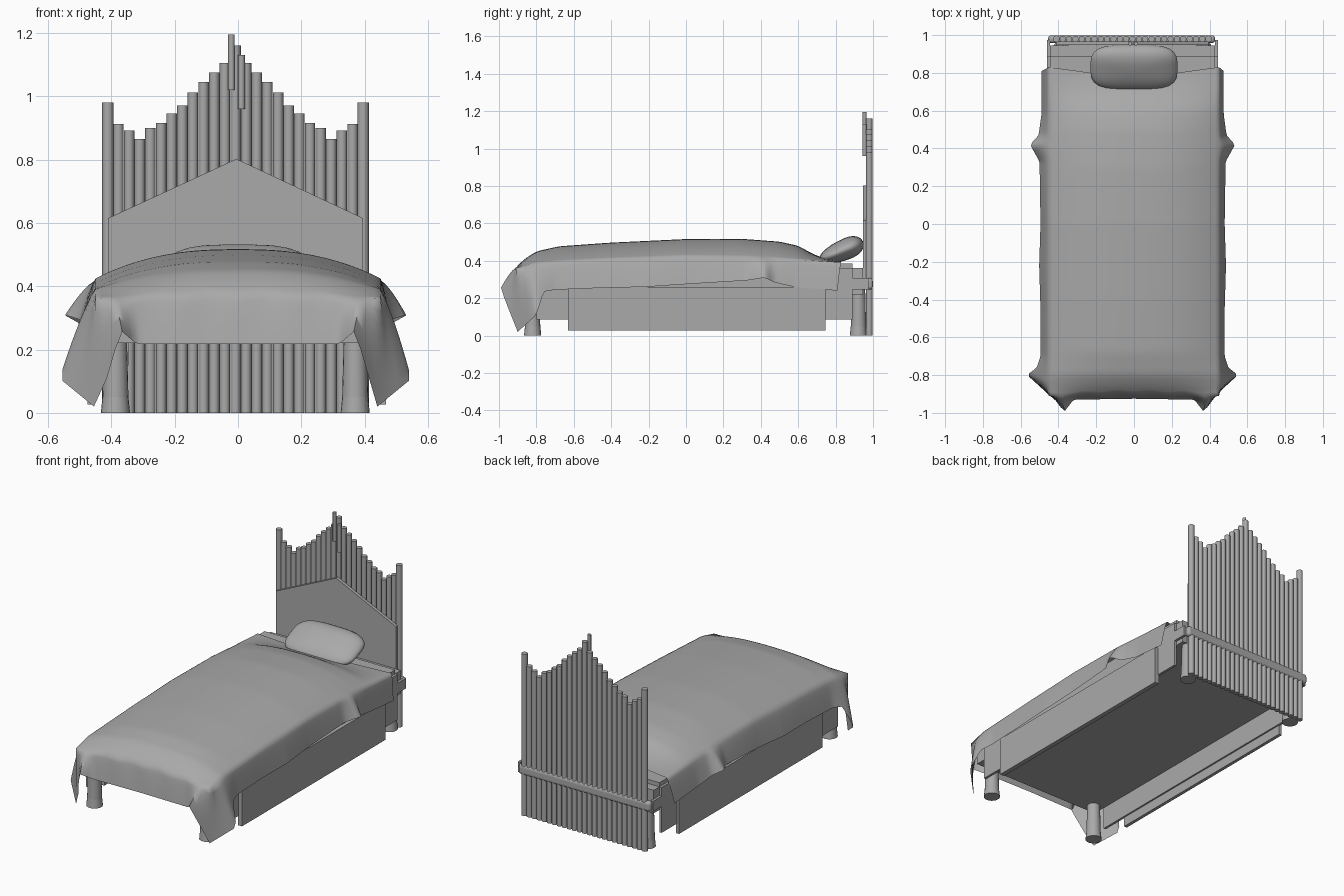
import bpy, bmesh, math
from mathutils import Vector, Matrix

if "Cube" in bpy.data.objects:
    bpy.data.objects.remove(bpy.data.objects["Cube"])

grey = bpy.data.materials.new("mid_grey")
grey.diffuse_color = (.4, .4, .4, 1)
grey.use_nodes = True
grey.node_tree.nodes["Principled BSDF"].inputs["Base Color"].default_value = grey.diffuse_color


def finish(name, bm, smooth=0):
    me = bpy.data.meshes.new(name)
    bmesh.ops.recalc_face_normals(bm, faces=bm.faces)
    bm.to_mesh(me)
    bm.free()
    me.materials.append(grey)
    ob = bpy.data.objects.new(name, me)
    bpy.context.collection.objects.link(ob)
    if smooth:
        bpy.ops.object.select_all(action='DESELECT')
        ob.select_set(True)
        bpy.context.view_layer.objects.active = ob
        bpy.ops.object.shade_smooth_by_angle(angle=math.radians(smooth))
    return ob


def box(name, x0, x1, y0, y1, z0, z1):
    bm = bmesh.new()
    bmesh.ops.create_cube(bm, size=1)
    for v in bm.verts:
        v.co = Vector(((x0 + x1) / 2 + v.co.x * (x1 - x0),
                       (y0 + y1) / 2 + v.co.y * (y1 - y0),
                       (z0 + z1) / 2 + v.co.z * (z1 - z0)))
    return finish(name, bm)


def pole(name, x, y, z0, z1, r0, r1=None, sides=12):
    bm = bmesh.new()
    bmesh.ops.create_cone(bm, cap_ends=True, segments=sides, radius1=r0,
                          radius2=r1 or r0, depth=z1 - z0,
                          matrix=Matrix.Translation((x, y, (z0 + z1) / 2)))
    return finish(name, bm, 40)


def interp(keys, s):
    """Linear interpolation in a list of (position, value...) keys."""
    if s <= keys[0][0]:
        return list(keys[0][1:])
    for a, b in zip(keys, keys[1:]):
        if s <= b[0]:
            t = (s - a[0]) / (b[0] - a[0])
            return [p + (q - p) * t for p, q in zip(a[1:], b[1:])]
    return list(keys[-1][1:])


# Headboard: row of poles of stepped height
heights = [.98, .912, .892, .865, .90, .915, .945, .97, 1.012, 1.045, 1.075, 1.105, 1.16]
heights += heights[-2::-1]
for i, h in enumerate(heights):
    r = .018 if i in (0, 24) else .0165
    pole(f"headboard_pole_{i}", -.411 + i * .0336, .98, 0, h, r)
pole("headboard_short_pole_left", -.021, .955, 1.02, 1.195, .0105)
pole("headboard_short_pole_right", .011, .955, .96, 1.13, .0105)

# Headboard: gabled panel in front of the poles
bm = bmesh.new()
outline = [(-.41, .3), (.395, .3), (.395, .615), (-.005, .802), (-.41, .615)]
face = bm.faces.new([bm.verts.new((x, .947, z)) for x, z in outline])
ext = bmesh.ops.extrude_face_region(bm, geom=[face], use_keep_orig=True)
bmesh.ops.translate(bm, vec=(0, .019, 0),
                    verts=[g for g in ext["geom"] if isinstance(g, bmesh.types.BMVert)])
finish("headboard_panel", bm)

# Rounded crossbar wrapped round the poles
bar = box("headboard_crossbar", -.455, .43, .958, .999, .245, .307)
bev = bar.modifiers.new("round", 'BEVEL')
bev.width = .018
bev.segments = 4
for x in (-.36, .347):
    box("headboard_bracket", x - .014, x + .014, .936, .95, .15, .29)

# Legs, flared at the foot
for x in (-.387, .37):
    for y in (-.82, .922):
        pole("leg", x, y, 0, .05, .046, .041, 20)
        pole("leg_upper", x, y, .05, .28, .041, .035, 20)

# Bed deck with mattress, side boards and under-bed boards
box("mattress", -.445, .43, -.88, .945, .22, .36)
box("sheet", -.445, .43, .65, .89, .35, .385)
for sx, name in ((-.46, "left"), (.43, "right")):
    box("side_board_" + name, sx, sx + .015, -.8, .89, .085, .36)
    box("side_rail_" + name, sx, sx + .015, .88, .975, .245, .307)
for x0, x1, name in ((-.475, -.455, "left"), (.44, .468, "right")):
    box("underbed_board_" + name, x0, x1, -.63, .745, .027, .26)

# Pillow: squared-off ellipsoid leaning on the headboard
bm = bmesh.new()
bmesh.ops.create_uvsphere(bm, u_segments=40, v_segments=20, radius=1)
tilt = Matrix.Rotation(math.radians(23), 3, 'X')
for v in bm.verts:
    c = v.co.copy()
    r = math.hypot(c.x, c.y)
    if r > 1e-5:
        k = r ** .8 / (abs(c.x / r) ** 3.5 + abs(c.y / r) ** 3.5) ** (1 / 3.5)
        c.x, c.y = c.x / r * k, c.y / r * k
    thick = .055 + .012 * c.y
    v.co = tilt @ Vector((c.x * .23, c.y * .127, c.z * thick)) + Vector((0, .83, .452))
finish("pillow", bm, 60)

# Blanket: crowned top surface
centre = [(-.93, .345), (-.9, .372), (-.87, .405), (-.8, .45), (-.68, .477), (-.4, .497),
          (0, .516), (.3, .517), (.5, .502), (.6, .48), (.68, .435), (.75, .41), (.83, .395)]
edge = [(-.91, .36), (-.8, .39), (-.4, .41), (0, .425), (.4, .42), (.6, .405), (.83, .392)]
W, NX, NY = .45, 48, 96


def mean(keys, y):
    return sum(interp(keys, y + d)[0] for d in (-.02, -.01, 0, .01, .02)) / 5


bm = bmesh.new()
grid = []
for j in range(NY + 1):
    row = []
    for i in range(NX + 1):
        u = -1 + 2 * i / NX
        y_head = .75 + .08 * abs(u) ** .7
        y_foot = -.897 - .017 * abs(u) ** 2 - .004 * math.cos(u * 16)
        y = y_head + (y_foot - y_head) * j / NY
        c, e = mean(centre, y), mean(edge, y)
        z = e + (c - e) * (1 - abs(u) ** 2.5)
        row.append(bm.verts.new((u * W, y, z)))
    grid.append(row)
for a, b in zip(grid, grid[1:]):
    for i in range(NX):
        bm.faces.new((a[i], a[i + 1], b[i + 1], b[i]))

# Blanket: skirt hanging to a hem, with peaked corners (s runs head to foot centre)
hem = [(0, .475, .81, .24), (.25, .475, .58, .26), (.36, .49, .47, .285),
       (.41, .535, .42, .31), (.5, .485, .33, .295), (.83, .48, 0, .275),
       (1.05, .487, -.22, .26), (1.3, .48, -.45, .255), (1.53, .48, -.70, .245),
       (1.62, .50, -.76, .235), (1.68, .55, -.80, .11), (1.74, .44, -.90, .02),
       (1.79, .37, -.995, .26), (1.86, .32, -.93, .217), (2.185, 0, -.925, .217)]
rim = [r[0] for r in grid] + grid[-1][1:-1] + [r[-1] for r in reversed(grid)]
LAYERS = 8
strips = []
for n, v in enumerate(rim):
    m = min(n, len(rim) - 1 - n)
    s = 1.74 * m / NY if m <= NY else 1.74 + (W - abs(v.co.x))
    side = -1 if n < len(rim) / 2 else 1
    h = Vector(interp(hem, s))
    h.x = side * h.x - (.015 if side < 0 and m <= NY else 0)
    strip = [v]
    for k in range(1, LAYERS + 1):
        t = k / LAYERS
        p = v.co.lerp(h, t)
        out = t ** .75
        p.x = v.co.x + (h.x - v.co.x) * out
        p.y = v.co.y + (h.y - v.co.y) * out
        strip.append(bm.verts.new(p))
    strips.append(strip)
for a, b in zip(strips, strips[1:]):
    for k in range(LAYERS):
        bm.faces.new((a[k], b[k], b[k + 1], a[k + 1]))
finish("blanket", bm, 85)
